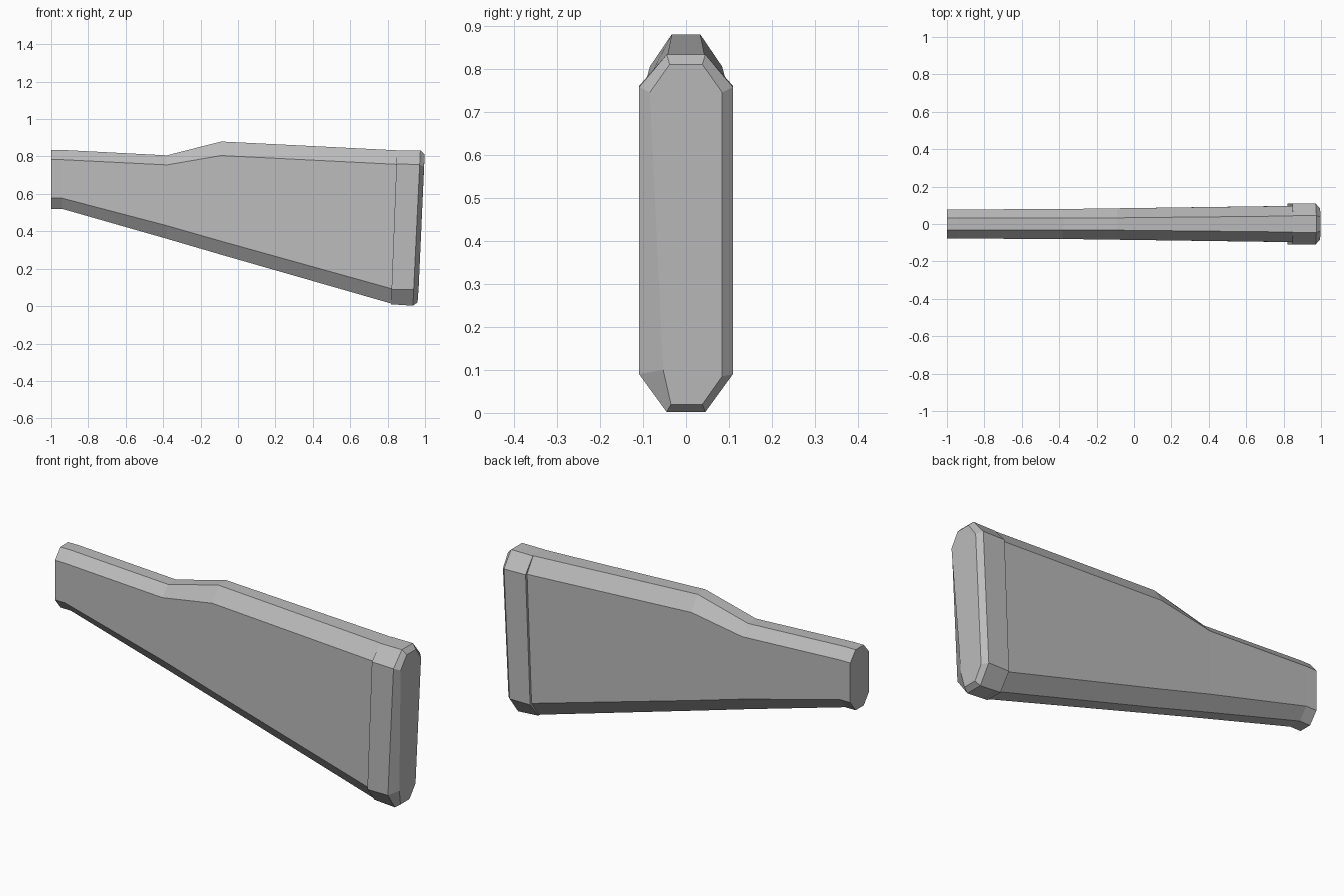
import bpy, bmesh

cube = bpy.data.objects.get("Cube")
if cube:
    bpy.data.objects.remove(cube, do_unlink=True)

grey = bpy.data.materials.new("plain grey")
grey.use_nodes = True
colour = (0.5, 0.5, 0.5, 1)
grey.diffuse_color = colour
grey.node_tree.nodes["Principled BSDF"].inputs["Base Color"].default_value = colour


def section(x_low, x_high, side, flat, heights):
    """Eight-sided section, leaning from x_low at the bottom to x_high at the top."""
    bottom, low, shoulder, top = heights
    outline = [(-flat, bottom), (flat, bottom), (side, low), (side, shoulder),
               (flat, top), (-flat, top), (-side, shoulder), (-side, low)]
    return [(x_low + (x_high - x_low) * (z - bottom) / (top - bottom), y, z)
            for y, z in outline]


def loft(name, sections):
    """Join the sections into a closed solid."""
    bm = bmesh.new()
    rings = [[bm.verts.new(p) for p in s] for s in sections]
    for a, b in zip(rings, rings[1:]):
        for i in range(len(a)):
            j = (i + 1) % len(a)
            bm.faces.new((a[i], a[j], b[j], b[i]))
    bm.faces.new(rings[0])
    bm.faces.new(rings[-1])
    bmesh.ops.recalc_face_normals(bm, faces=bm.faces)
    mesh = bpy.data.meshes.new(name)
    bm.to_mesh(mesh)
    bm.free()
    mesh.materials.append(grey)
    obj = bpy.data.objects.new(name, mesh)
    bpy.context.collection.objects.link(obj)
    return obj


# Tapering body with a stepped comb along the top
loft("stock_body", [
    section(-1, -1, 0.078, 0.033, (0.52, 0.577, 0.783, 0.835)),
    section(-0.94, -0.94, 0.078, 0.033, (0.52, 0.577, 0.783, 0.835)),
    section(-0.38, -0.38, 0.08, 0.033, (0.36, 0.43, 0.755, 0.806)),
    section(-0.09, -0.09, 0.084, 0.033, (0.275, 0.347, 0.805, 0.88)),
    section(0.84, 0.87, 0.097, 0.043, (0.008, 0.087, 0.757, 0.832)),
])

# Wider pad at the rear; its end bevel is broader at the lower front corner
pad_end = section(0.96, 0.998, 0.084, 0.038, (0.02, 0.085, 0.745, 0.81))
pad_end[0] = (0.96, -0.035, 0.02)
pad_end[7] = (0.966, -0.053, 0.1)
loft("butt_pad", [
    section(0.818, 0.85, 0.109, 0.045, (0.01, 0.09, 0.76, 0.833)),
    section(0.935, 0.975, 0.109, 0.045, (0.002, 0.09, 0.757, 0.833)),
    pad_end,
])
